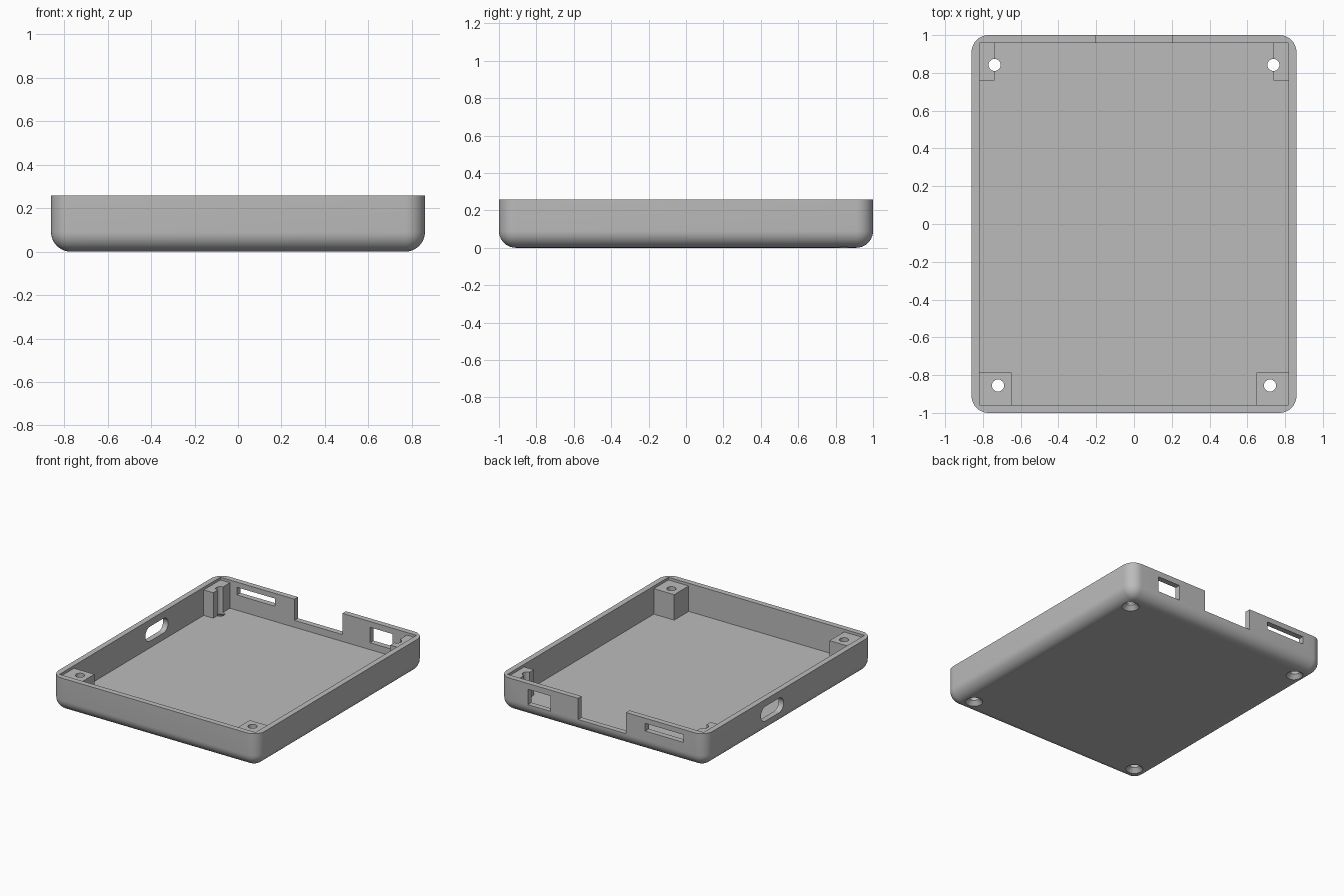
import bpy, bmesh, math
from mathutils import Matrix

cube = bpy.data.objects.get("Cube")
if cube:
    bpy.data.objects.remove(cube, do_unlink=True)

HALF_X, HALF_Y, HEIGHT = 0.86, 1.0, 0.257
WALL, FLOOR, FILLET = 0.042, 0.045, 0.09
POST_TOP = 0.237
IN_X, IN_Y = HALF_X - WALL, HALF_Y - WALL

grey = bpy.data.materials.new("plain grey")
grey.use_nodes = True
colour = (0.5, 0.5, 0.5, 1)
grey.diffuse_color = colour
grey.node_tree.nodes["Principled BSDF"].inputs["Base Color"].default_value = colour


def to_object(name, bm):
    mesh = bpy.data.meshes.new(name)
    bmesh.ops.recalc_face_normals(bm, faces=bm.faces)
    bm.to_mesh(mesh)
    bm.free()
    mesh.materials.append(grey)
    obj = bpy.data.objects.new(name, mesh)
    bpy.context.collection.objects.link(obj)
    return obj


def box_mesh(lo, hi):
    bm = bmesh.new()
    size = [b - a for a, b in zip(lo, hi)]
    mid = [(a + b) / 2 for a, b in zip(lo, hi)]
    bmesh.ops.create_cube(bm, size=1, matrix=Matrix.Translation(mid) @ Matrix.Diagonal((*size, 1)))
    return bm


def box(name, lo, hi):
    return to_object(name, box_mesh(lo, hi))


def cone(name, x, y, z0, z1, r0, r1):
    bm = bmesh.new()
    bmesh.ops.create_cone(bm, cap_ends=True, segments=32, radius1=r0, radius2=r1, depth=z1 - z0,
                          matrix=Matrix.Translation((x, y, (z0 + z1) / 2)))
    return to_object(name, bm)


def cut(target, cutter):
    cutter.hide_render = True
    mod = target.modifiers.new("cut", "BOOLEAN")
    mod.operation, mod.solver, mod.object = "DIFFERENCE", "EXACT", cutter
    bpy.context.view_layer.objects.active = target
    bpy.ops.object.modifier_apply(modifier=mod.name)
    bpy.data.objects.remove(cutter, do_unlink=True)


# Outer body: rounded corners and bottom, sharp flat rim
bm = box_mesh((-HALF_X, -HALF_Y, 0), (HALF_X, HALF_Y, HEIGHT))
edges = [e for e in bm.edges if any(v.co.z < HEIGHT / 2 for v in e.verts)]
bmesh.ops.bevel(bm, geom=edges, offset=FILLET, segments=10, profile=0.5, affect="EDGES")
tray = to_object("open_case_tray", bm)

# Cavity, leaving square screw posts in front and narrow brackets at the back
cavity = box("cavity_cutter", (-IN_X, -IN_Y, FLOOR), (IN_X, IN_Y, 0.5))
for side in (-1, 1):
    for inner, y0, y1 in ((0.648, -1.1, -0.785), (0.738, 0.76, 1.1)):
        x0, x1 = sorted((side * inner, side * 1.0))
        cut(cavity, box("post_cutter", (x0, y0, -0.1), (x1, y1, POST_TOP)))
cut(tray, cavity)

# Countersunk screw holes; the back ones leave a half-round groove in the brackets
for side in (-1, 1):
    for x, y in ((0.72, -0.855), (0.738, 0.842)):
        cut(tray, cone("screw_hole", side * x, y, -0.1, 0.5, 0.032, 0.032))
        cut(tray, cone("countersink", side * x, y, -0.015, 0.03, 0.073, 0.032))

# Back wall: centre notch, tall window on the left, thin slot on the right
for name, x0, x1, z0, z1 in (("notch", -0.2, 0.2, 0.097, 0.5),
                             ("window", 0.43, 0.62, 0.097, 0.213),
                             ("slot", -0.68, -0.36, 0.16, 0.218)):
    cut(tray, box(name, (x0, 0.9, z0), (x1, 1.1, z1)))

# Right wall: oblong opening with round ends
bm = box_mesh((-0.95, 0.065, 0.095), (-0.77, 0.335, 0.205))
ends = [e for e in bm.edges if abs(e.verts[0].co.x - e.verts[1].co.x) > 0.1]
bmesh.ops.bevel(bm, geom=ends, offset=0.0545, segments=8, profile=0.5, affect="EDGES")
cut(tray, to_object("oblong_opening", bm))

# Smooth the fillets, keep every real edge sharp
bpy.ops.object.select_all(action="DESELECT")
tray.select_set(True)
bpy.context.view_layer.objects.active = tray
bpy.ops.object.shade_smooth_by_angle(angle=math.radians(30))
